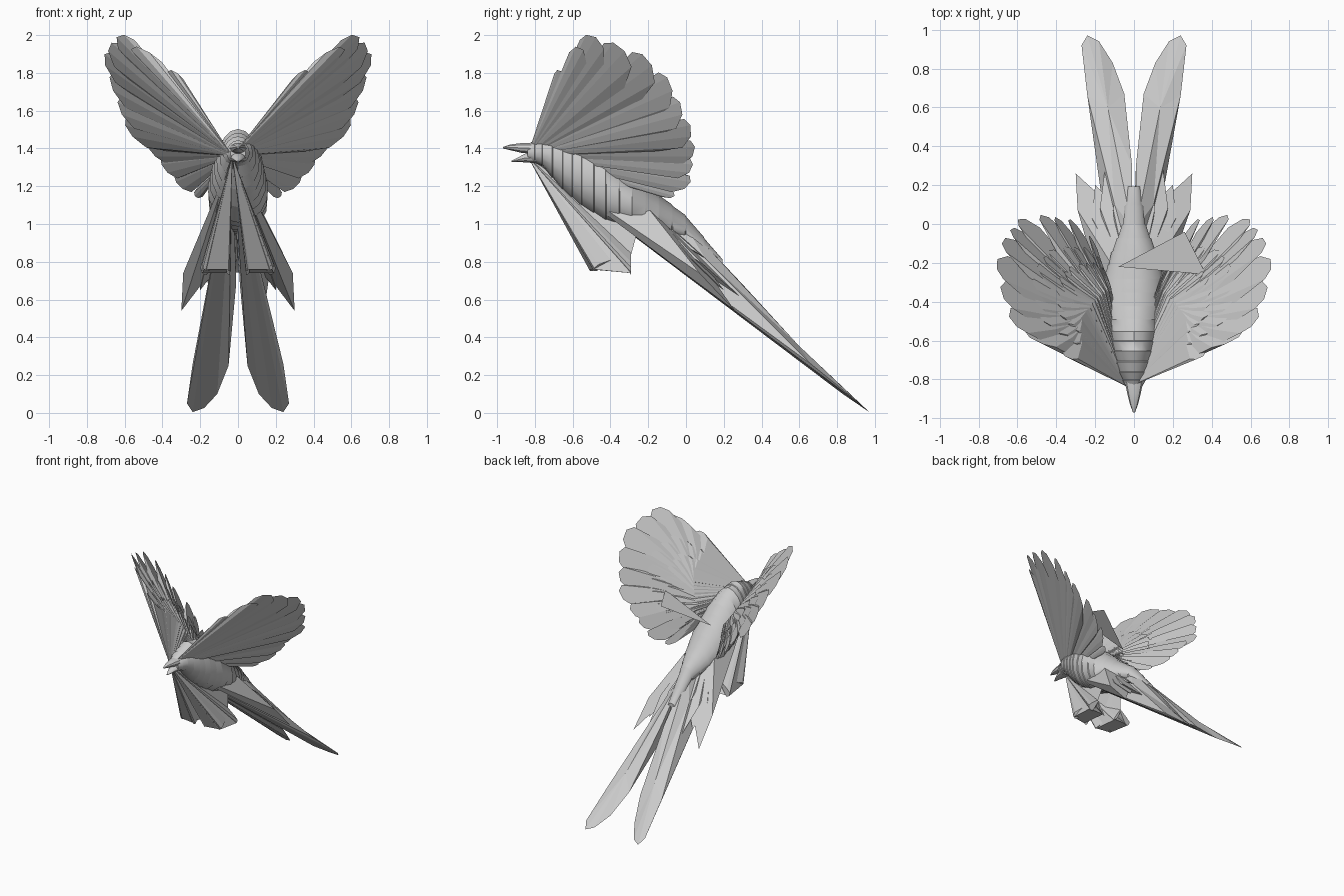
import bpy, bmesh, math
from mathutils import Vector as V

if "Cube" in bpy.data.objects:
    bpy.data.objects.remove(bpy.data.objects["Cube"], do_unlink=True)

grey = bpy.data.materials.new("plain_grey")
grey.use_nodes = True
COLOUR = (0.6, 0.6, 0.6, 1)
grey.diffuse_color = COLOUR
grey.node_tree.nodes["Principled BSDF"].inputs["Base Color"].default_value = COLOUR

THROAT = V((-0.03, -0.84, 1.36))   # every plume gathers here


def finish(bm, name, smooth=None):
    bmesh.ops.recalc_face_normals(bm, faces=bm.faces)
    mesh = bpy.data.meshes.new(name)
    bm.to_mesh(mesh)
    bm.free()
    ob = bpy.data.objects.new(name, mesh)
    bpy.context.collection.objects.link(ob)
    mesh.materials.append(grey)
    if smooth:
        bpy.ops.object.select_all(action='DESELECT')
        ob.select_set(True)
        bpy.context.view_layer.objects.active = ob
        bpy.ops.object.shade_smooth_by_angle(angle=math.radians(smooth))


def cone_over(bm, outline):
    """A flat plume whose edge is drawn in to the throat."""
    ring = [bm.verts.new(p) for p in outline]
    mid = bm.verts.new(sum(outline, V()) / len(outline))
    tip = bm.verts.new(THROAT)
    for a, b in zip(ring, ring[1:] + ring[:1]):
        bm.faces.new((a, b, mid))
        bm.faces.new((b, a, tip))


def feather(bm, root, end, w):
    """Slanted feather from root to end with half-width vector w."""
    outline = [root - w * .25, root.lerp(end, .55) - w * .85, root.lerp(end, .94) - w,
               end - w * .45, root.lerp(end, .98) + w * .35, root.lerp(end, .86) + w,
               root.lerp(end, .55) + w * .85, root + w * .25]
    cone_over(bm, outline)


def loft(name, rings, sides=16, smooth=35, pear=0):
    """Skin ovals given as (y, bottom z, top z, half width); pear narrows the top."""
    bm = bmesh.new()
    loops = []
    for y, lo, hi, w in rings:
        loops.append([bm.verts.new((w * math.cos(t) * (1 - pear * math.sin(t)), y,
                                    (lo + hi) / 2 + (hi - lo) / 2 * math.sin(t)))
                      for t in (math.tau * i / sides for i in range(sides))])
    for a, b in zip(loops, loops[1:]):
        for i in range(sides):
            j = (i + 1) % sides
            bm.faces.new((a[i], a[j], b[j], b[i]))
    bm.faces.new(loops[0])
    bm.faces.new(loops[-1])
    finish(bm, name, smooth)


# Body: overlapping bands of plumage
profile = [(-.84, 1.34, 1.42, .04), (-.76, 1.31, 1.46, .075), (-.65, 1.18, 1.5, .11),
           (-.55, 1.09, 1.48, .135), (-.42, 1.01, 1.4, .155), (-.28, .97, 1.28, .15),
           (-.14, .95, 1.15, .11), (0, .92, 1.04, .055), (.2, .74, .8, .03)]
bands = []
for a, b in zip(profile, profile[1:]):
    for k in (0, .5):
        for t, lift in ((k, 0), (k + .46, .005)):
            y, lo, hi, w = (p + (q - p) * t for p, q in zip(a, b))
            bands.append((y, lo - lift, hi + lift, w + lift))
loft("body", bands, pear=.12)

# Open beak
loft("upper_beak", [(-.97, 1.4, 1.408, .005), (-.93, 1.39, 1.422, .02),
                    (-.87, 1.375, 1.43, .035), (-.8, 1.37, 1.43, .05)], 10)
loft("lower_beak", [(-.925, 1.328, 1.335, .006), (-.89, 1.328, 1.352, .02),
                    (-.85, 1.325, 1.375, .035), (-.79, 1.32, 1.38, .05)], 10)

WING_TIPS = [(.34, -.69, 1.81), (.51, -.6, 1.93), (.63, -.5, 2.0), (.685, -.35, 1.94),
             (.71, -.2, 1.87), (.675, -.08, 1.74), (.63, -.02, 1.61), (.58, .03, 1.49),
             (.46, .045, 1.38), (.39, .03, 1.29), (.31, .01, 1.2), (.22, -.07, 1.14)]
LONG_TAIL = [(.01, -.02, 1.02), (.01, .3, .68), (.05, .67, .25), (.11, .83, .1),
             (.18, .94, .025), (.24, .97, .005), (.27, .92, .05), (.24, .66, .26), (.1, .1, .82)]
SIDE_TAIL = [(.3, .26, .54), (.2, .2, .65), (.15, .28, .62), (.06, .27, .69)]
TOES = [(.06, -.51, .76), (.18, -.49, .76), (.19, -.29, .74), (.06, -.29, .74)]

for s, side in ((1, "left"), (-1, "right")):
    def P(p):
        return V((s * p[0], p[1], p[2]))

    # Wing: flight feathers with two rows of shorter coverts, each tilted to overlap
    tips = [P(p) for p in WING_TIPS]
    wrist, shoulder = P((.27, -.5, 1.56)), P((.12, -.36, 1.3))
    n = len(tips) - 1
    for row, reach, back in (("flight_feathers", 1, 0), ("long_coverts", .62, .02),
                             ("short_coverts", .38, .04)):
        bm = bmesh.new()
        for i, t in enumerate(tips):
            root = wrist.lerp(shoulder, i / n) + V((0, back, 0))
            w = (tips[min(i + 1, n)] - tips[max(i - 1, 0)]) * (.28 if 0 < i < n else .25)
            tilt = (t - THROAT).cross(w).normalized() * s * w.length * -.16
            feather(bm, root, root.lerp(t, reach), (w + tilt) * reach)
        finish(bm, f"{side}_wing_{row}")

    # Tail: one long streamer and a broad fan lying over it
    bm = bmesh.new()
    cone_over(bm, [P(p) for p in LONG_TAIL])
    finish(bm, f"{side}_tail_streamer")
    bm = bmesh.new()
    across = P((.06, -.035, .015))
    for i, p in enumerate(SIDE_TAIL):
        root, end = P((.1 - .025 * i, -.18, 1.07)), P(p)
        middle = root.lerp(end, .65)
        cone_over(bm, [root - across * .4, middle - across, end,
                       middle + across, root + across * .4])
    finish(bm, f"{side}_tail_fan")

    # Foot and leg
    bm = bmesh.new()
    ankle = P((.11, -.29, .84))
    for t in TOES:
        feather(bm, ankle, P(t), P((.02, 0, .015)))
    cone_over(bm, [P(t) for t in TOES])
    cone_over(bm, [ankle, P((.09, -.26, .95)), P((.06, -.32, 1.02)), P(TOES[0])])
    finish(bm, f"{side}_foot")

# Loose plume lying over the left shoulder
bm = bmesh.new()
bm.faces.new([bm.verts.new(p) for p in ((-.08, -.22, 1.32), (.26, -.04, 1.46), (.37, -.26, 1.48))])
finish(bm, "left_shoulder_plume")
